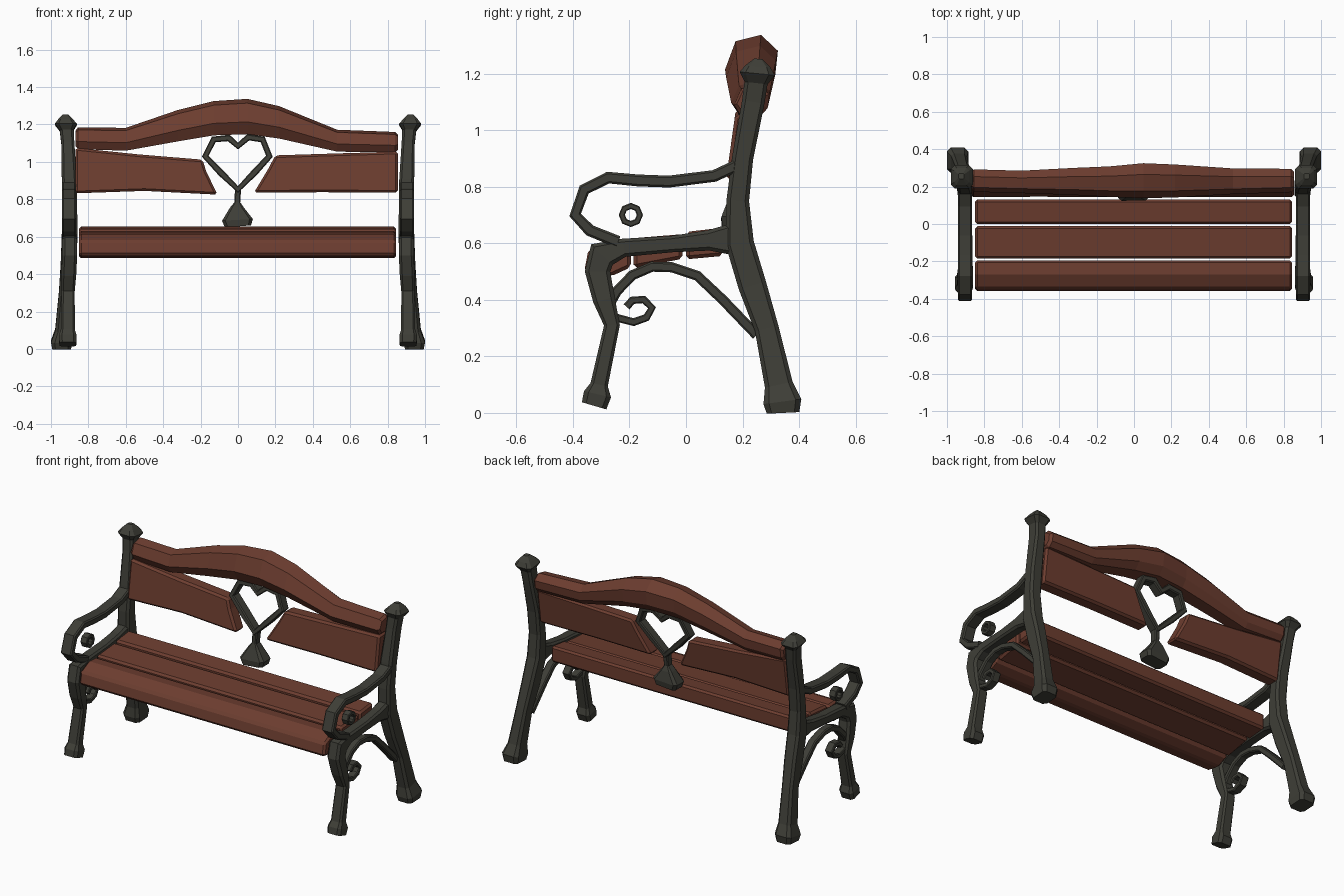
import bpy, bmesh, math
from mathutils import Vector


def material(name, rgb):
    m = bpy.data.materials.new(name)
    m.diffuse_color = (*rgb, 1)
    return m


WOOD = material("red_brown_wood", (0.152, 0.047, 0.029))
IRON = material("dark_iron", (0.048, 0.048, 0.038))


def loft(name, rings, mat, closed=False, mirror=False, bevel=0):
    """Skin a list of equal-length point rings into a flat-shaded object."""
    bm = bmesh.new()
    rows = [[bm.verts.new(p) for p in r] for r in rings]
    n = len(rows[0])
    pairs = list(zip(rows, rows[1:])) + ([(rows[-1], rows[0])] if closed else [])
    for a, b in pairs:
        for i in range(n):
            j = (i + 1) % n
            bm.faces.new((a[i], a[j], b[j], b[i]))
    if not closed:
        bm.faces.new(rows[0])
        bm.faces.new(rows[-1])
    bmesh.ops.recalc_face_normals(bm, faces=bm.faces)
    me = bpy.data.meshes.new(name)
    bm.to_mesh(me)
    bm.free()
    me.materials.append(mat)
    ob = bpy.data.objects.new(name, me)
    bpy.context.collection.objects.link(ob)
    if bevel:
        b = ob.modifiers.new("bevel", 'BEVEL')
        b.width, b.segments = bevel, 1
    if mirror:
        ob.modifiers.new("mirror", 'MIRROR')
    return ob


def side_place(u, v, d):
    return Vector((d, u, v))


def back_place(u, v, d):
    return Vector((u, d + 0.14 * (v - 0.85), v))


def bar(name, path, place=side_place, closed=False, mirror=True):
    """Chamfered bar along a path of (u, v, width, depth centre, depth)."""
    rings, n = [], len(path)
    for i, (u, v, w, d, t) in enumerate(path):
        a = path[(i - 1) % n] if closed or i > 0 else path[i]
        b = path[(i + 1) % n] if closed or i < n - 1 else path[i]
        here = Vector((u, v))
        da, db = here - Vector(a[:2]), Vector(b[:2]) - here
        da = da.normalized() if da.length else da
        db = db.normalized() if db.length else db
        tan = (da + db).normalized()
        nrm = Vector((-tan.y, tan.x))
        h, k = w / 2, t / 2
        c = min(h, k) * 0.35
        sec = [(h, k - c), (h - c, k), (c - h, k), (-h, k - c),
               (-h, c - k), (c - h, -k), (h - c, -k), (h, c - k)]
        rings.append([place(u + nrm.x * s, v + nrm.y * s, d + e) for s, e in sec])
    return loft(name, rings, IRON, closed, mirror)


# Rear leg and back post, flaring out at the foot, with pointed cap
bar("rear_post", [
    (0.343, 0.0, 0.115, 0.943, 0.10), (0.341, 0.04, 0.135, 0.943, 0.114),
    (0.328, 0.10, 0.10, 0.935, 0.085), (0.285, 0.30, 0.085, 0.92, 0.075),
    (0.235, 0.45, 0.10, 0.908, 0.08), (0.19, 0.60, 0.10, 0.90, 0.085),
    (0.183, 0.75, 0.08, 0.90, 0.08), (0.200, 0.90, 0.075, 0.902, 0.08),
    (0.238, 1.10, 0.08, 0.91, 0.07), (0.248, 1.17, 0.082, 0.916, 0.075)])
bar("post_cap", [
    (0.248, 1.165, 0.08, 0.917, 0.07), (0.252, 1.20, 0.125, 0.92, 0.118),
    (0.254, 1.225, 0.09, 0.922, 0.08), (0.256, 1.252, 0.03, 0.923, 0.03)])

# Front leg running up into the seat rail
bar("front_leg_and_rail", [
    (-0.325, 0.025, 0.09, 0.91, 0.09), (-0.313, 0.066, 0.098, 0.91, 0.095),
    (-0.307, 0.10, 0.062, 0.91, 0.075), (-0.262, 0.31, 0.056, 0.908, 0.07),
    (-0.29, 0.40, 0.078, 0.905, 0.08), (-0.313, 0.50, 0.09, 0.90, 0.08),
    (-0.297, 0.56, 0.105, 0.90, 0.08), (-0.22, 0.584, 0.065, 0.90, 0.075),
    (-0.05, 0.597, 0.058, 0.90, 0.07), (0.08, 0.61, 0.072, 0.90, 0.07),
    (0.18, 0.615, 0.12, 0.90, 0.07)])


def strip(name, pts, w, x, depth):
    bar(name, [(y, z, w, x, depth) for y, z in pts])


# Armrest loop, arch brace and scroll
strip("armrest", [(0.18, 0.875), (0.10, 0.838), (-0.06, 0.818), (-0.17, 0.822),
                  (-0.275, 0.832), (-0.36, 0.79), (-0.392, 0.70), (-0.34, 0.645),
                  (-0.24, 0.605)], 0.042, 0.903, 0.075)
strip("arch_brace", [(-0.27, 0.385), (-0.245, 0.43), (-0.19, 0.487), (-0.12, 0.517),
                     (-0.05, 0.515), (0.04, 0.485), (0.13, 0.40), (0.25, 0.275)],
      0.036, 0.905, 0.05)
strip("leg_scroll", [(-0.27, 0.35), (-0.24, 0.335), (-0.185, 0.321), (-0.14, 0.337),
                     (-0.12, 0.372), (-0.15, 0.401), (-0.19, 0.398), (-0.21, 0.375)],
      0.028, 0.908, 0.05)
bar("armrest_ring", [(-0.195 + 0.032 * math.cos(a * math.tau / 8),
                      0.70 + 0.032 * math.sin(a * math.tau / 8), 0.022, 0.903, 0.045)
                     for a in range(8)], closed=True)

# Heart ornament with stem and base in the middle of the back
bar("heart", [(u, v, 0.036, 0.185, 0.06) for u, v in [
    (0, 0.853), (0.09, 0.945), (0.168, 1.03), (0.132, 1.12), (0.055, 1.132),
    (0, 1.085), (-0.05, 1.128), (-0.13, 1.12), (-0.175, 1.03), (-0.09, 0.94)]],
    back_place, True, False)
bar("heart_stem", [(0, 0.655, 0.14, 0.20, 0.09), (-0.003, 0.69, 0.165, 0.197, 0.10),
                   (-0.005, 0.755, 0.075, 0.195, 0.065), (-0.003, 0.785, 0.03, 0.19, 0.045),
                   (0, 0.86, 0.034, 0.185, 0.05)], back_place, False, False)

# Seat slats, each a y-z section run along x
slats = {
    "seat_slat_front": [(-0.36, 0.50), (-0.265, 0.483), (-0.195, 0.515), (-0.195, 0.61),
                        (-0.27, 0.614), (-0.345, 0.578)],
    "seat_slat_middle": [(-0.185, 0.512), (-0.012, 0.545), (-0.012, 0.632), (-0.185, 0.618)],
    "seat_slat_rear": [(0.0, 0.543), (0.13, 0.555), (0.13, 0.655), (0.0, 0.64)]}
for name, sec in slats.items():
    loft(name, [[(x, y, z) for y, z in sec] for x in (-0.85, 0.845)], WOOD, bevel=0.012)

# Lower back boards with slanted inner ends
boards = {
    "back_board_left": [(-0.87, 0.832), (-0.87, 1.075), (-0.53, 1.04), (-0.19, 1.012),
                        (-0.17, 0.95), (-0.11, 0.825), (-0.5, 0.845)],
    "back_board_right": [(0.855, 0.835), (0.855, 1.055), (0.52, 1.045), (0.20, 1.035),
                         (0.16, 0.96), (0.085, 0.835), (0.45, 0.838)]}
for name, outline in boards.items():
    loft(name, [[back_place(x, z, d) for x, z in outline] for d in (0.145, 0.23)],
         WOOD, bevel=0.012)

# Arched top beam: stations of (x, bottom, top, front y, back y)
section = [(0.2, 0), (0.75, 0), (0.95, 0.25), (1, 0.7), (0.68, 1), (0.2, 0.88), (0, 0.35)]
stations = [
    (-0.87, 1.085, 1.165, 0.185, 0.28), (-0.855, 1.068, 1.185, 0.172, 0.292),
    (-0.60, 1.06, 1.182, 0.165, 0.285), (-0.32, 1.11, 1.278, 0.155, 0.30),
    (-0.13, 1.142, 1.325, 0.145, 0.308), (0.05, 1.148, 1.337, 0.138, 0.325),
    (0.22, 1.125, 1.298, 0.142, 0.318), (0.53, 1.055, 1.172, 0.16, 0.297),
    (0.84, 1.05, 1.16, 0.17, 0.295), (0.855, 1.065, 1.145, 0.18, 0.28)]
loft("top_beam", [[(x, y0 + (y1 - y0) * f, b + (t - b) * g) for f, g in section]
                  for x, b, t, y0, y1 in stations], WOOD)
